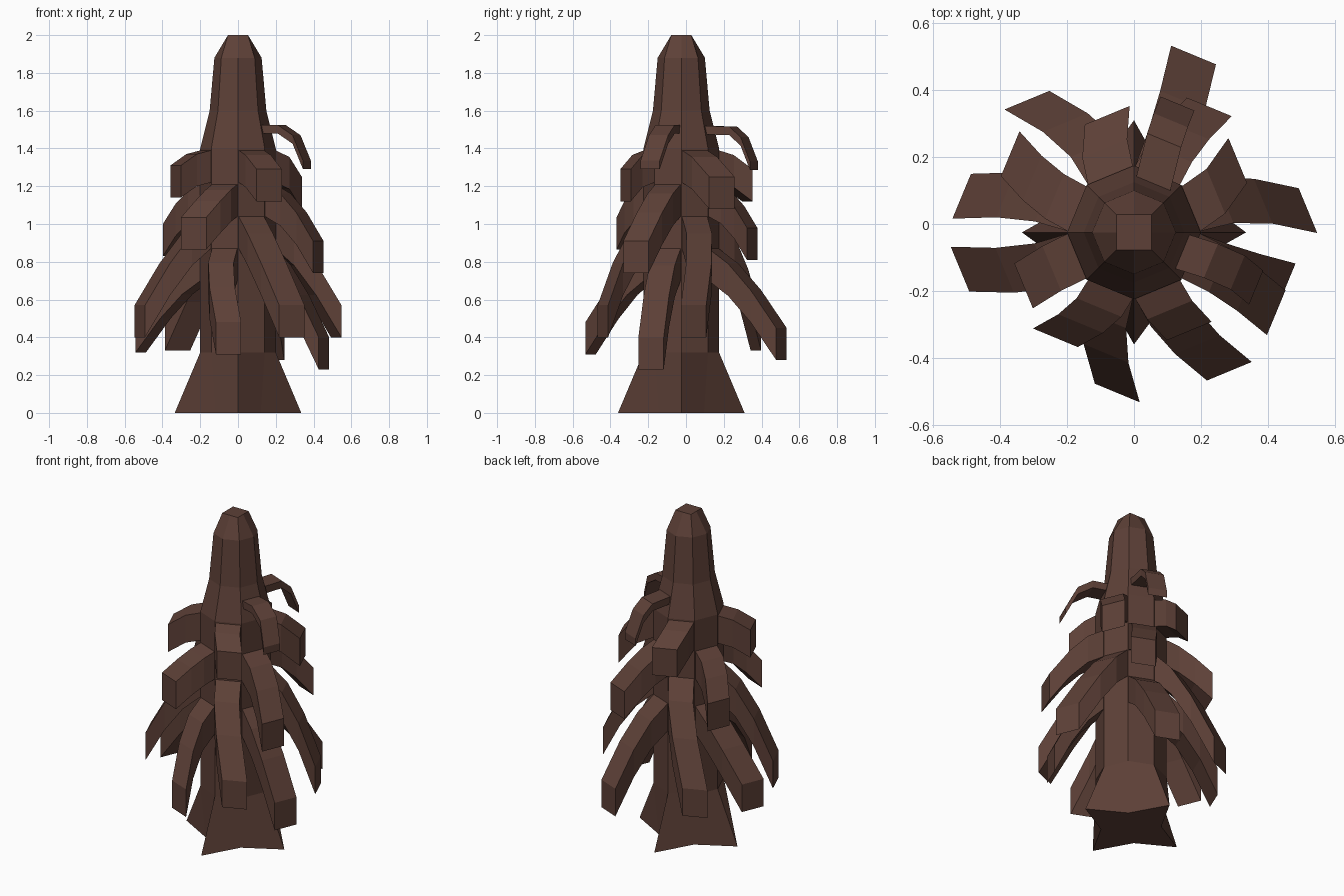
import bpy, bmesh, math
from mathutils import Vector

if "Cube" in bpy.data.objects:
    bpy.data.objects.remove(bpy.data.objects["Cube"])

CY = -0.025            # trunk axis offset in y
R = 0.2                # trunk radius

bark = bpy.data.materials.new("dark brown bark")
bark.diffuse_color = (0.109, 0.051, 0.038, 1)
bark.use_nodes = True
bark.node_tree.nodes["Principled BSDF"].inputs["Base Color"].default_value = bark.diffuse_color


def loft(name, rings):
    """Skin a list of equal-length rings and cap both ends."""
    bm = bmesh.new()
    vs = [[bm.verts.new(p) for p in ring] for ring in rings]
    n = len(vs[0])
    for a, b in zip(vs, vs[1:]):
        for i in range(n):
            j = (i + 1) % n
            bm.faces.new((a[i], a[j], b[j], b[i]))
    bm.faces.new(vs[0][::-1])
    bm.faces.new(vs[-1])
    bmesh.ops.recalc_face_normals(bm, faces=bm.faces)
    me = bpy.data.meshes.new(name)
    bm.to_mesh(me)
    bm.free()
    me.materials.append(bark)
    ob = bpy.data.objects.new(name, me)
    bpy.context.collection.objects.link(ob)
    return ob


# trunk: octagon with four root points at the base and a square top
# (z, radius of cardinal corners, radius of diagonal corners)
profile = [(0, 0.335, 0.17), (0.32, R, R), (1.4, R, R), (1.6, 0.15, 0.15),
           (1.88, 0.125, 0.125), (2.0, 0.053, 0.075)]
trunk = []
for z, rc, rd in profile:
    ring = []
    for k in range(8):
        r = rd if k % 2 else rc
        a = k * math.pi / 4
        ring.append((r * math.cos(a), CY + r * math.sin(a), z))
    trunk.append(ring)
loft("trunk", trunk)


def section(mid, ang, w, h):
    """Upright rectangle facing ang, mid is the centre of its top edge."""
    t = Vector((-math.sin(ang), math.cos(ang), 0)) * w / 2
    d = Vector((0, 0, h))
    return [mid - t, mid + t, mid + t - d, mid - t - d]


def branch(name, deg, z0, tx, ty, z1, segs, sag):
    """Sweep a trunk facet along a drooping curve to the tip."""
    a = math.radians(deg)
    out = Vector((math.cos(a), math.sin(a), 0))
    p0 = Vector((0, CY, z0)) + out * R * math.cos(math.pi / 8)
    p2 = Vector((tx, ty, z1))
    reach = Vector((tx - p0.x, ty - p0.y, 0)).length
    p1 = p0 + out * reach * 0.42
    p1.z -= (z0 - z1) * sag
    rings = []
    for i in range(segs + 1):
        t = i / segs
        p = p0 * (1 - t) ** 2 + p1 * 2 * t * (1 - t) + p2 * t * t
        rings.append(section(p, a, 0.145, 0.17))
    loft(name, rings)


# top tier: short stubs
for deg, x, y, z in [(22.5, 0.31, 0.19, 1.25), (112.5, -0.08, 0.325, 1.29),
                     (202.5, -0.33, -0.185, 1.31), (292.5, 0.165, -0.32, 1.29)]:
    branch("upper_branch", deg, 1.39, x, y, z, 2, 0)

# middle tier
for deg, x, y, z in [(67.5, 0.225, 0.35, 0.98), (157.5, -0.37, 0.21, 1.0),
                     (247.5, -0.235, -0.34, 1.035), (337.5, 0.425, -0.265, 0.91)]:
    branch("middle_branch", deg, 1.21, x, y, z, 3, 0.12)

# lower tiers: long drooping branches
for deg, x, y, z in [(22.5, 0.52, 0.04, 0.57), (112.5, -0.32, 0.37, 0.5),
                     (202.5, -0.52, -0.135, 0.57), (292.5, 0.285, -0.44, 0.57)]:
    branch("lower_branch", deg, 1.04, x, y, z, 3, 0.18)
for deg, x, y, z in [(67.5, 0.178, 0.505, 0.45), (157.5, -0.515, 0.083, 0.49),
                     (247.5, -0.05, -0.505, 0.48), (337.5, 0.455, -0.185, 0.4)]:
    branch("lowest_branch", deg, 0.87, x, y, z, 3, 0.18)

# two thin twigs above the tiers
for deg, pts in [(67.5, [(0.055, 0.11, 1.52), (0.09, 0.25, 1.515), (0.11, 0.31, 1.46), (0.13, 0.36, 1.33)]),
                 (337.5, [(0.12, -0.075, 1.525), (0.23, -0.11, 1.525), (0.31, -0.145, 1.47), (0.365, -0.19, 1.335)])]:
    loft("twig", [section(Vector(p), math.radians(deg), 0.11, 0.045) for p in pts])
